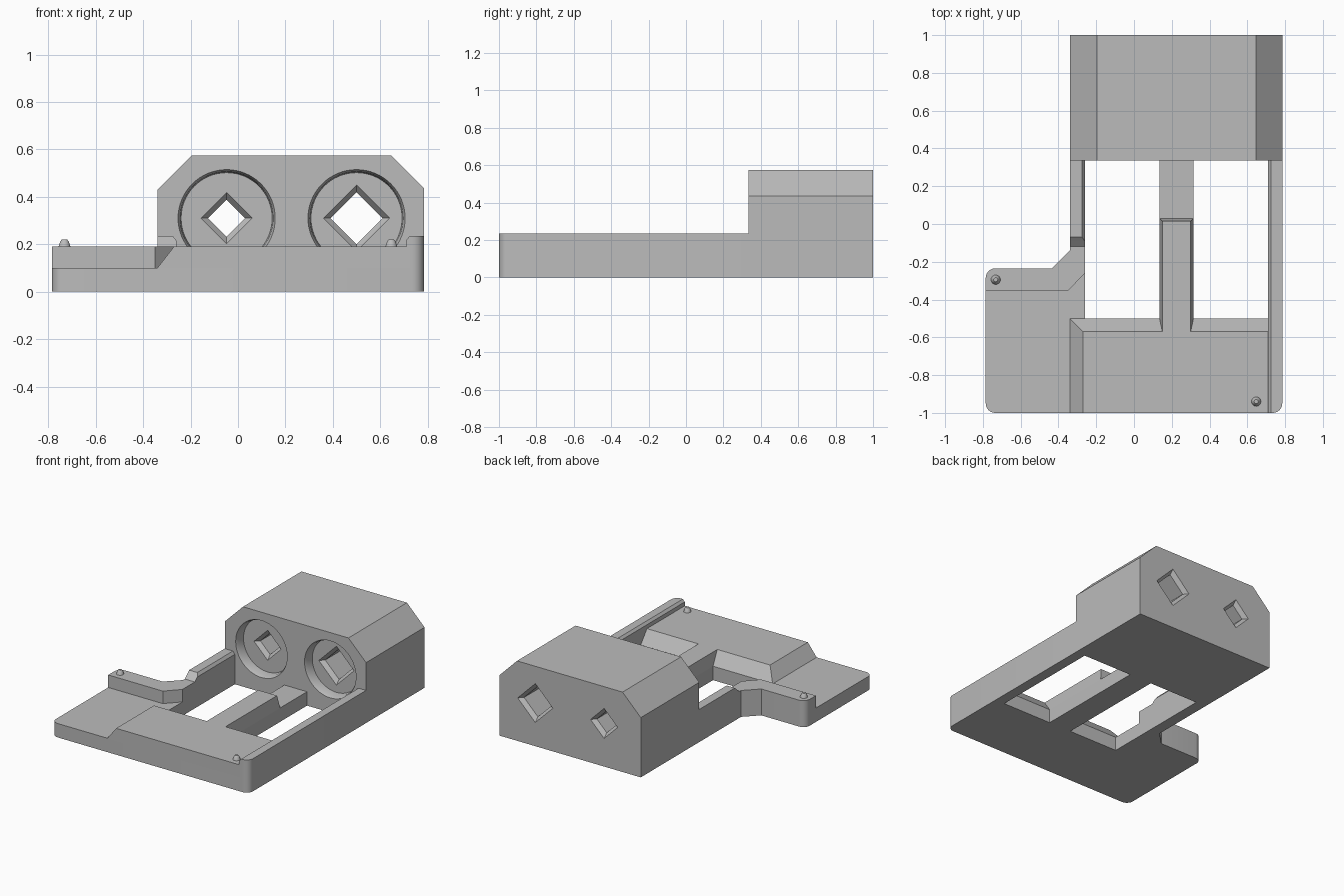
import bpy, bmesh, math
from mathutils import Vector

if "Cube" in bpy.data.objects:
    bpy.data.objects.remove(bpy.data.objects["Cube"], do_unlink=True)

GREY = (0.5, 0.5, 0.5, 1.0)
mat = bpy.data.materials.new("plain_grey")
mat.use_nodes = True
mat.diffuse_color = GREY
mat.node_tree.nodes["Principled BSDF"].inputs["Base Color"].default_value = GREY


def rounded(points, steps=6):
    """Outline in which a third value on a point rounds that corner."""
    out = []
    for i, p in enumerate(points):
        c = Vector(p[:2])
        if len(p) < 3:
            out.append(c)
            continue
        a = (Vector(points[i - 1][:2]) - c).normalized() * p[2]
        b = (Vector(points[(i + 1) % len(points)][:2]) - c).normalized() * p[2]
        for k in range(steps + 1):
            t = k / steps * math.pi / 2
            out.append(c + a * (1 - math.sin(t)) + b * (1 - math.cos(t)))
    return out


def loft(name, sections, along_y=False):
    """Solid through matching outlines, each given as (height, points)."""
    bm = bmesh.new()
    rings = []
    for h, pts in sections:
        rings.append([bm.verts.new((p[0], h, p[1]) if along_y else (p[0], p[1], h))
                      for p in pts])
    bm.faces.new(rings[0])
    bm.faces.new(rings[-1])
    n = len(rings[0])
    for lo, hi in zip(rings, rings[1:]):
        for i in range(n):
            j = (i + 1) % n
            bm.faces.new((lo[i], lo[j], hi[j], hi[i]))
    bmesh.ops.recalc_face_normals(bm, faces=bm.faces)
    mesh = bpy.data.meshes.new(name)
    bm.to_mesh(mesh)
    bm.free()
    mesh.materials.append(mat)
    obj = bpy.data.objects.new(name, mesh)
    bpy.context.collection.objects.link(obj)
    return obj


def prism(name, outline, z0, z1):
    return loft(name, [(z0, outline), (z1, outline)])


def box(x0, x1, y0, y1):
    return [(x0, y0), (x1, y0), (x1, y1), (x0, y1)]


def ngon(cx, cy, r, n):
    return [(cx + r * math.cos(2 * math.pi * i / n),
             cy + r * math.sin(2 * math.pi * i / n)) for i in range(n)]


FRONT, BLOCK, R = -1.0, 0.335, 0.05
LOW, DECK, RAIL = 0.1, 0.19, 0.235

# Base frame: front plate, two side rails and the middle bar
prism("base_frame", rounded([
    (-.785, FRONT, R), (.785, FRONT, R), (.785, BLOCK), (.71, BLOCK),
    (.71, -.5), (.315, -.5), (.315, BLOCK), (.135, BLOCK), (.135, -.5),
    (-.26, -.5), (-.26, BLOCK), (-.34, BLOCK), (-.34, -.14),
    (-.435, -.235), (-.785, -.235, R)]), 0, LOW)

# Raised front deck with sloping left and back edges
loft("front_deck", [(LOW, box(-.34, .71, FRONT, -.5)),
                    (DECK, box(-.27, .71, FRONT, -.57))])

# Raised part of the middle bar
loft("middle_bar", [(LOW, box(.135, .315, -.57, .03)),
                    (DECK, box(.15, .3, -.57, .015))])

# Left rim with the angled bend
prism("left_rim", rounded([
    (-.785, -.355), (-.35, -.355), (-.26, -.26), (-.26, BLOCK),
    (-.34, BLOCK), (-.34, -.14), (-.435, -.235), (-.785, -.235, R)]), LOW, DECK)

# Left rail step with a sloped front and chamfered inner edge
loft("left_rail", [(DECK, box(-.34, -.26, -.12, BLOCK)),
                   (.215, box(-.34, -.26, -.092, BLOCK)),
                   (RAIL, box(-.34, -.275, -.07, BLOCK))])


# Right wall with chamfered inner edge
def wall(x):
    return rounded([(x, FRONT), (.785, FRONT, R), (.785, BLOCK), (x, BLOCK)])


loft("right_wall", [(LOW, wall(.71)), (.218, wall(.71)), (RAIL, wall(.725))])

# Locating pegs
for name, x, y in (("left_peg", -.732, -.295), ("right_peg", .647, -.94)):
    loft(name, [(DECK, ngon(x, y, .025, 20)), (.212, ngon(x, y, .018, 20)),
                (.22, ngon(x, y, .011, 20))])

# Rear block with chamfered shoulders
block = loft("rear_block", [(y, [
    (-.34, 0), (.785, 0), (.785, .435), (.645, .575), (-.195, .575),
    (-.34, .43)]) for y in (BLOCK, 1.0)], True)

# Round recesses and diamond through holes
cutters = []
FLOOR, CH, MID = BLOCK + .07, .03, .31
for x, r in ((-.048, .108), (.5, .14)):
    cutters.append(loft("recess_cutter", [
        (BLOCK - .03, ngon(x, MID, .212, 64)), (BLOCK, ngon(x, MID, .205, 64)),
        (BLOCK + .02, ngon(x, MID, .196, 64)), (FLOOR, ngon(x, MID, .192, 64))], True))
    cutters.append(loft("hole_cutter", [
        (h, ngon(x, MID, s, 4)) for h, s in (
            (FLOOR - CH, r + CH), (FLOOR + CH, r - CH),
            (1 - CH, r - CH), (1 + CH, r + CH))], True))
for c in cutters:
    mod = block.modifiers.new("cut", 'BOOLEAN')
    mod.operation = 'DIFFERENCE'
    mod.solver = 'EXACT'
    mod.object = c
dg = bpy.context.evaluated_depsgraph_get()
cut_mesh = bpy.data.meshes.new_from_object(block.evaluated_get(dg))
block.modifiers.clear()
block.data = cut_mesh
for c in cutters:
    bpy.data.objects.remove(c, do_unlink=True)

# Smooth the curved faces and keep the creases sharp
bpy.ops.object.select_all(action='DESELECT')
for obj in bpy.context.collection.objects:
    if obj.type == 'MESH':
        obj.select_set(True)
bpy.context.view_layer.objects.active = block
bpy.ops.object.shade_smooth_by_angle(angle=math.radians(30))
